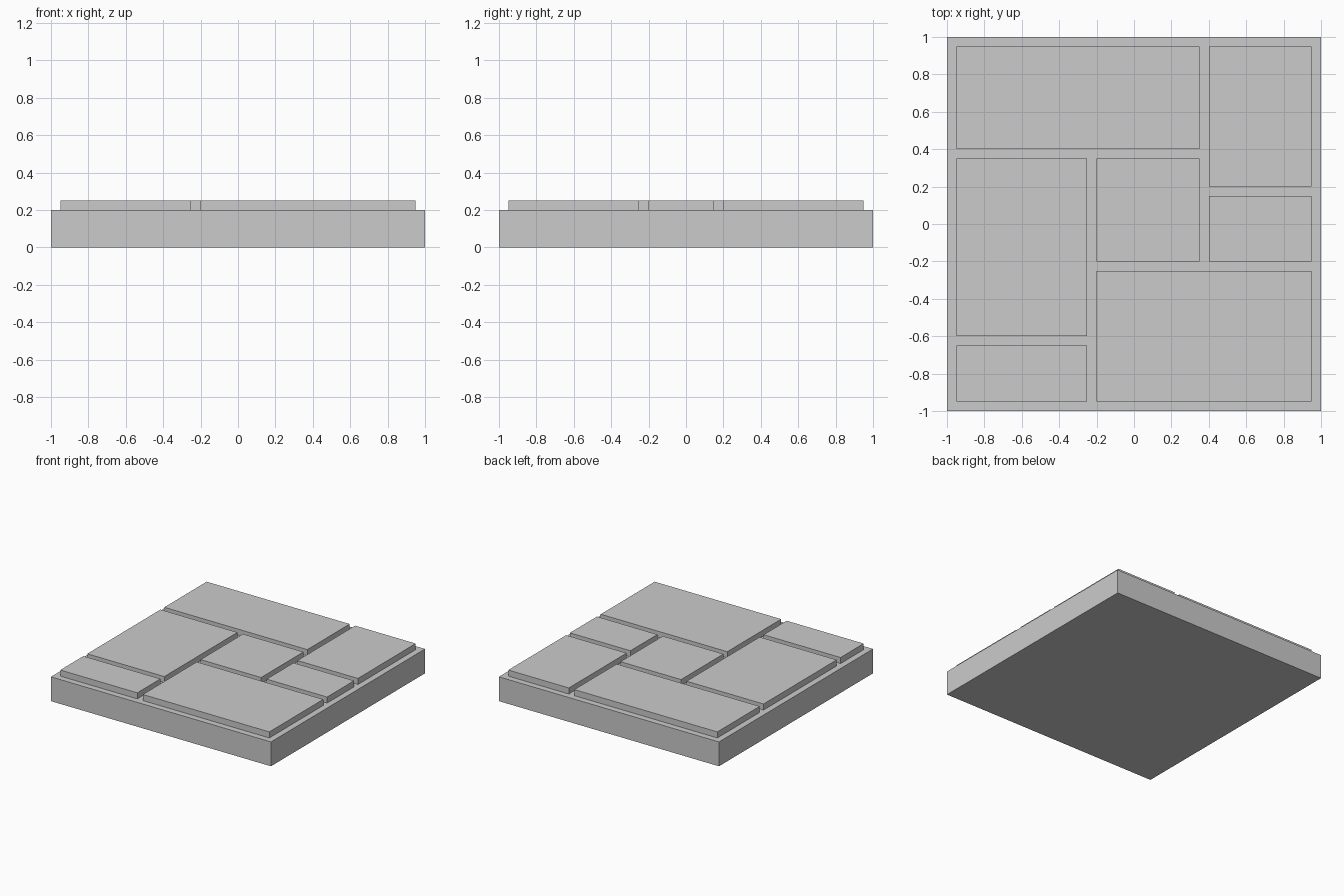
import bpy

if "Cube" in bpy.data.objects:
    bpy.data.objects.remove(bpy.data.objects["Cube"])

BASE_TOP = 0.20
STONE_TOP = 0.25


def box(name, x0, x1, y0, y1, z0, z1):
    """Axis-aligned box between the given limits."""
    bpy.ops.mesh.primitive_cube_add(
        size=1, location=((x0 + x1) / 2, (y0 + y1) / 2, (z0 + z1) / 2))
    obj = bpy.context.object
    obj.name = name
    obj.scale = (x1 - x0, y1 - y0, z1 - z0)
    bpy.ops.object.transform_apply(location=False, rotation=False, scale=True)
    return obj


# Square slab under the paving
box("base_slab", -1, 1, -1, 1, 0, BASE_TOP)

# Raised paving stones: x min, x max, y min, y max
stones = {
    "paver_back_left": (-0.95, 0.35, 0.40, 0.95),
    "paver_back_right": (0.40, 0.95, 0.20, 0.95),
    "paver_left": (-0.95, -0.25, -0.60, 0.35),
    "paver_centre": (-0.20, 0.35, -0.20, 0.35),
    "paver_right": (0.40, 0.95, -0.20, 0.15),
    "paver_front_right": (-0.20, 0.95, -0.95, -0.25),
    "paver_front_left": (-0.95, -0.25, -0.95, -0.65),
}
for name, limits in stones.items():
    box(name, *limits, BASE_TOP, STONE_TOP)
